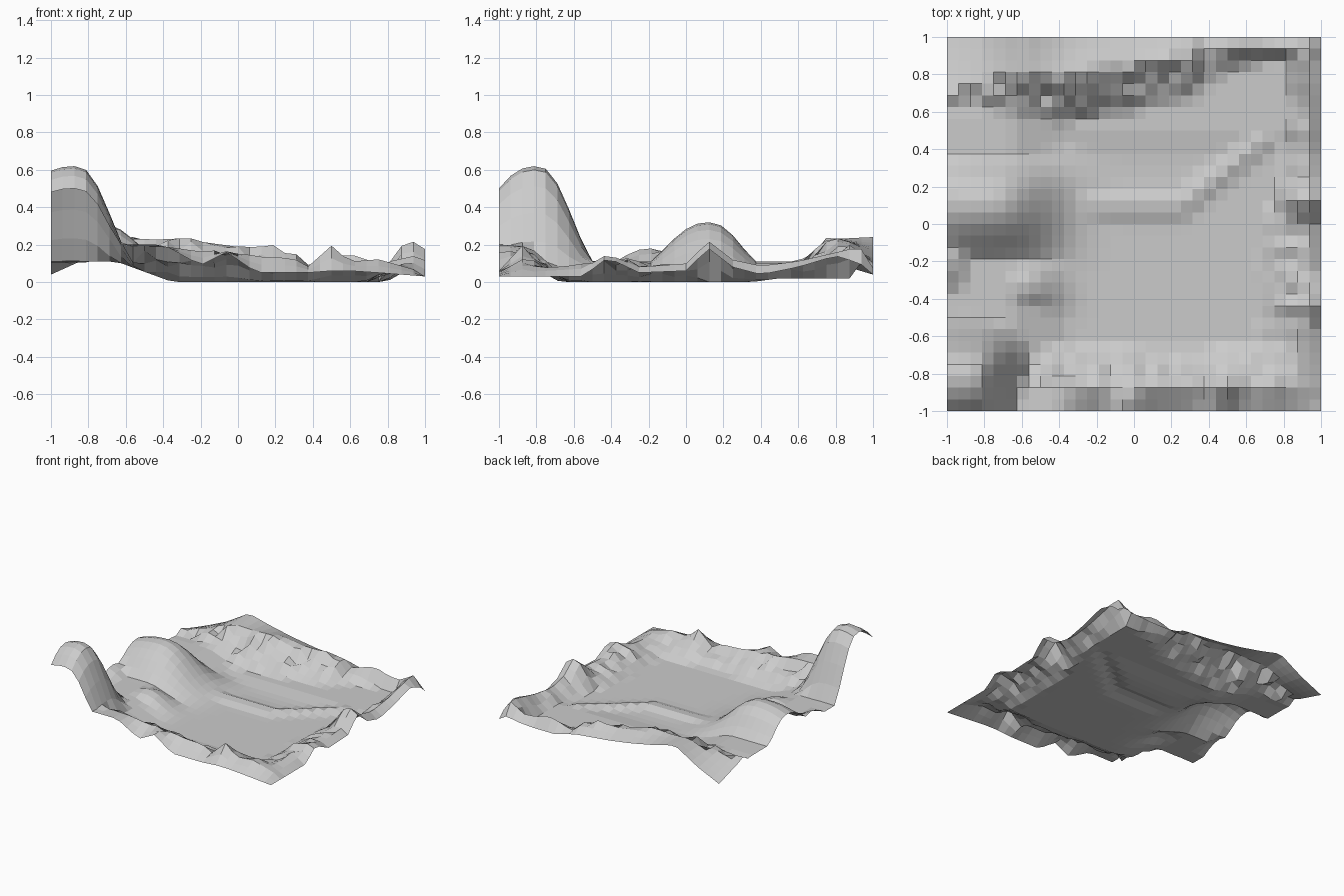
import bpy, bmesh, math, random

if "Cube" in bpy.data.objects:
    bpy.data.objects.remove(bpy.data.objects["Cube"])

random.seed(7)
N = 32  # cells per side


def lerp_rows(rows, t):
    """Interpolate (key, a, b, ...) rows at key t."""
    for r0, r1 in zip(rows, rows[1:]):
        if t <= r1[0]:
            k = (t - r0[0]) / (r1[0] - r0[0])
            return [a + (b - a) * k for a, b in zip(r0[1:], r1[1:])]
    return rows[-1][1:]


# Rim profiles: position along side, inner foot, crest position, crest height, edge height
BACK = [(-1, .5, .70, .13, .04), (-.8, .5, .75, .17, .13), (-.6, .5, .78, .23, .25),
        (-.4, .53, .80, .23, .20), (-.2, .58, .82, .24, .16), (0, .6, .85, .20, .13),
        (.3, .65, .9, .18, .10), (.38, .7, .92, .09, .08), (.5, .82, .94, .13, .05),
        (.7, .87, .94, .14, .05), (.83, .87, .94, .11, .06), (.93, .86, .93, .18, .08),
        (1, .88, .94, .05, .04)]
FRONT = [(-1, .65, .87, .2, .2), (-.4, .65, .87, .19, .20), (-.2, .66, .86, .17, .09),
         (-.06, .66, .88, .17, .16), (.1, .68, .87, .14, .05), (.3, .68, .87, .13, .05),
         (.37, .68, .87, .08, .05), (.5, .66, .87, .20, .06), (.6, .65, .85, .12, .06),
         (.75, .6, .86, .13, .05), (1, .6, .87, .05, .03)]
RIGHT = [(-1, .65, .88, .06, .03), (-.55, .68, .88, .11, .03), (-.42, .72, .9, .16, .13),
         (-.25, .68, .9, .10, .05), (0, .7, .92, .11, .06), (.12, .76, .92, .23, .18),
         (.25, .8, .92, .13, .08), (.4, .8, .92, .10, .04), (.6, .82, .92, .12, .08),
         (.8, .82, .93, .16, .14), (.93, .82, .93, .2, .1), (1, .84, .94, .05, .04)]


def rim(rows, along, out):
    foot, crest, hc, he = lerp_rows(rows, along)
    if out <= foot:
        return 0
    if out <= crest:
        t = (out - foot) / (crest - foot)
        jitter = random.uniform(-.35, .2) if t < .95 else random.uniform(-.15, .1)
        return hc * t ** .8 * (1 + jitter)
    return hc + (he - hc) * (out - crest) / (1 - crest)


def bump(x, y, cx, cy, h, left, right, front, back, p=2):
    dx = (x - cx) / (left if x < cx else right)
    dy = (y - cy) / (front if y < cy else back)
    return h * math.exp(-abs(dx) ** p - abs(dy) ** p)


def height(x, y):
    # raised western ground, fading towards the corners
    west = .11 * min(1, max(0, (-.35 - x) / .3))
    if y > .6 and x < -.6:
        west *= 1 - .7 * (y - .6) / .4
    # rounded hills
    peak = bump(x, y, -.87, -.8, .62, .5, .24, .38, .24, 2.4)
    hill = bump(x, y, -.76, .12, .32, .55, .32, .3, .24, 2.3)
    knoll = bump(x, y, -.6, -.32, .13, .12, .2, .16, .16, 2.3)
    shoulder = bump(x, y, -1, -.2, .18, .2, .15, .25, .25)
    # low bank crossing the basin floor
    bank_y = .1 + (max(0, x - .25) * .8)
    bank = .035 * math.exp(-((y - bank_y) / .06) ** 2) * (-.4 < x < .72)
    floor = .02 * max(0, min(1, (y - .35) / .15))
    # rugged rims
    b, f, r = rim(BACK, x, y), rim(FRONT, x, -y), rim(RIGHT, y, x)
    he_b, he_f, he_r = (lerp_rows(t, a)[3] for t, a in ((BACK, x), (FRONT, x), (RIGHT, y)))
    z = max(west, peak, hill, knoll, shoulder, bank, floor, b, f, r)
    # outer edges drop to their own profile
    if x > .99:
        z = he_r
    elif y > .99:
        z = he_b
    elif y < -.99:
        z = max(he_f, peak) if x < -.4 else he_f
    return z


# Heightfield terrain
bm = bmesh.new()
grid = [[bm.verts.new((-1 + 2 * i / N, -1 + 2 * j / N, height(-1 + 2 * i / N, -1 + 2 * j / N)))
         for i in range(N + 1)] for j in range(N + 1)]
for j in range(N):
    for i in range(N):
        bm.faces.new((grid[j][i], grid[j][i + 1], grid[j + 1][i + 1], grid[j + 1][i]))
mesh = bpy.data.meshes.new("terrain")
bm.to_mesh(mesh)
bm.free()
terrain = bpy.data.objects.new("terrain", mesh)
bpy.context.collection.objects.link(terrain)
